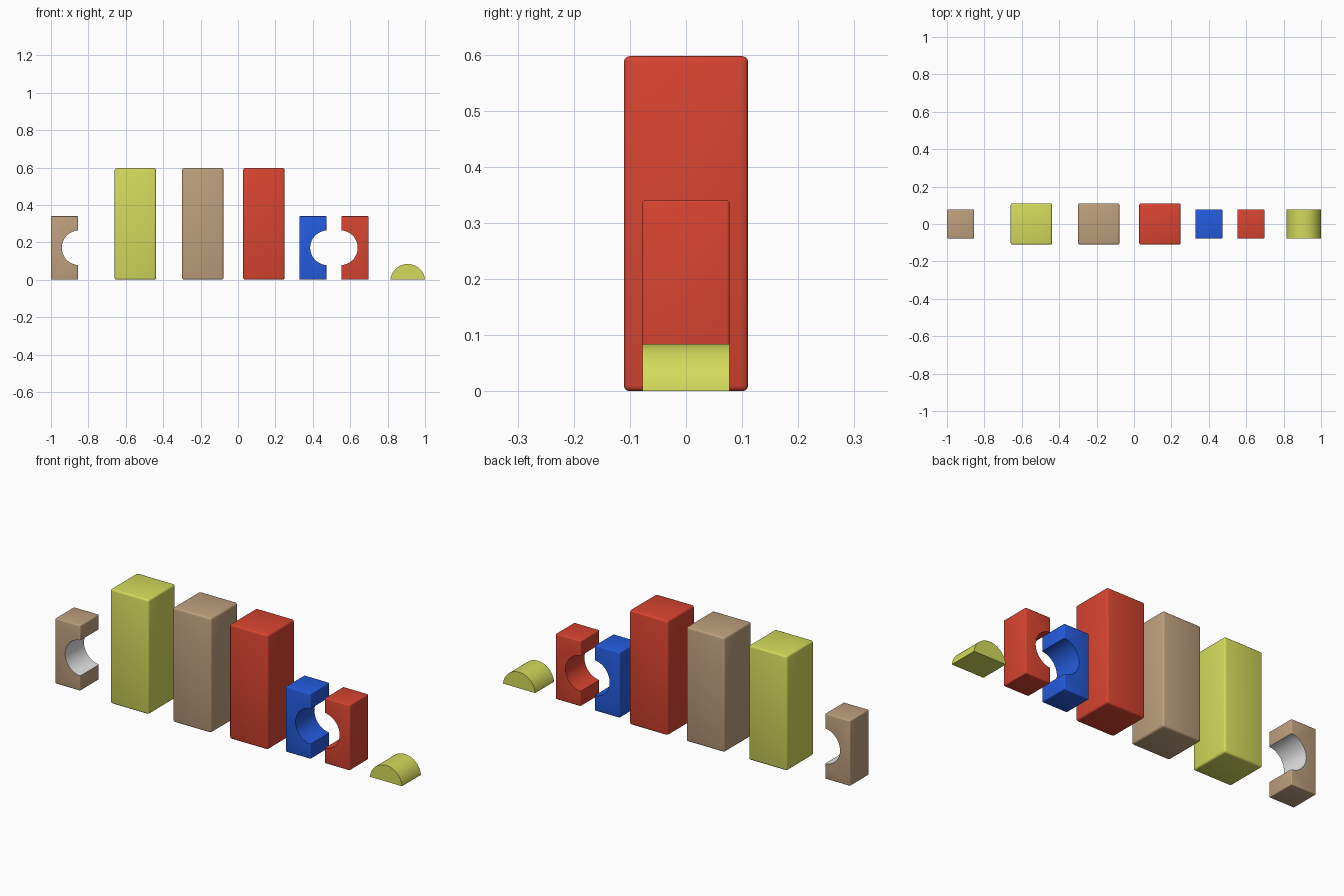
import bpy, bmesh, math
from mathutils import Matrix

if "Cube" in bpy.data.objects:
    bpy.data.objects.remove(bpy.data.objects["Cube"])


def material(name, rgb):
    # sRGB 0-255 converted to linear
    lin = [((c / 255 + 0.055) / 1.055) ** 2.4 for c in rgb]
    m = bpy.data.materials.new(name)
    m.diffuse_color = (*lin, 1)
    m.use_nodes = True
    m.node_tree.nodes["Principled BSDF"].inputs["Base Color"].default_value = m.diffuse_color
    return m


LIME = material("lime", (211, 219, 91))
TAN = material("tan", (190, 160, 126))
RED = material("red", (216, 68, 48))
BLUE = material("blue", (36, 92, 222))
GREY = material("light_grey", (230, 230, 230))


def make_object(name, bm, mats):
    bmesh.ops.recalc_face_normals(bm, faces=bm.faces)
    me = bpy.data.meshes.new(name)
    bm.to_mesh(me)
    bm.free()
    for m in mats:
        me.materials.append(m)
    ob = bpy.data.objects.new(name, me)
    bpy.context.collection.objects.link(ob)
    return ob


def activate(ob):
    bpy.ops.object.select_all(action='DESELECT')
    ob.select_set(True)
    bpy.context.view_layer.objects.active = ob


def smooth(ob):
    activate(ob)
    bpy.ops.object.shade_smooth_by_angle(angle=math.radians(35))


def rounded_block(name, x0, x1, half_y, height, bevel, mats):
    bm = bmesh.new()
    mat = (Matrix.Translation(((x0 + x1) / 2, 0, height / 2))
           @ Matrix.Diagonal((x1 - x0, 2 * half_y, height, 1)))
    bmesh.ops.create_cube(bm, size=1, matrix=mat)
    bmesh.ops.bevel(bm, geom=bm.edges[:], offset=bevel, segments=3,
                    profile=0.5, affect='EDGES')
    return make_object(name, bm, mats)


def arch_block(name, x0, x1, side, mats):
    # Block with a round notch cut through the side facing +x or -x
    ob = rounded_block(name, x0, x1, 0.0777, 0.34, 0.005, mats)
    r, cz = 0.0927, 0.171
    cx = (x1 if side > 0 else x0) + side * 0.0057
    bm = bmesh.new()
    bmesh.ops.create_cone(bm, cap_ends=True, segments=64, radius1=r, radius2=r, depth=0.4,
                          matrix=Matrix.Translation((cx, 0, cz)) @ Matrix.Rotation(math.pi / 2, 4, 'X'))
    cutter = make_object("notch_cutter", bm, [])
    cutter.hide_render = True
    mod = ob.modifiers.new("notch", 'BOOLEAN')
    mod.operation = 'DIFFERENCE'
    mod.solver = 'EXACT'
    mod.object = cutter
    activate(ob)
    bpy.ops.object.modifier_apply(modifier=mod.name)
    bpy.data.objects.remove(cutter, do_unlink=True)
    # Notch wall takes the last material slot
    me = ob.data
    for p in me.polygons:
        on_wall = all(abs(math.hypot(me.vertices[i].co.x - cx, me.vertices[i].co.z - cz) - r) < 0.0005
                      for i in p.vertices) and abs(p.normal.y) < 0.1
        p.material_index = len(mats) - 1 if on_wall else 0
    smooth(ob)


# Tall square blocks
for name, x0, x1, m in (("lime_tall_block", -0.659, -0.438, LIME),
                        ("tan_tall_block", -0.299, -0.078, TAN),
                        ("red_tall_block", 0.028, 0.249, RED)):
    smooth(rounded_block(name, x0, x1, 0.1107, 0.597, 0.01, [m]))

# Small notched arch blocks standing on end
arch_block("tan_arch_block", -1.0, -0.855, 1, [TAN, GREY])
arch_block("blue_arch_block", 0.328, 0.473, 1, [BLUE])
arch_block("red_arch_block", 0.553, 0.698, -1, [RED])

# Half-round block lying on its flat side
r, drop, cx = 0.093, 0.009, 0.9075
a0 = math.asin(drop / r)
n = 40
bm = bmesh.new()
verts = []
for i in range(n + 1):
    a = a0 + (math.pi - 2 * a0) * i / n
    verts.append(bm.verts.new((cx + r * math.cos(a), -0.0777, r * math.sin(a) - drop)))
face = bm.faces.new(verts)
ext = bmesh.ops.extrude_face_region(bm, geom=[face])
bmesh.ops.translate(bm, vec=(0, 0.1554, 0),
                    verts=[v for v in ext["geom"] if isinstance(v, bmesh.types.BMVert)])
smooth(make_object("half_round_block", bm, [LIME]))
